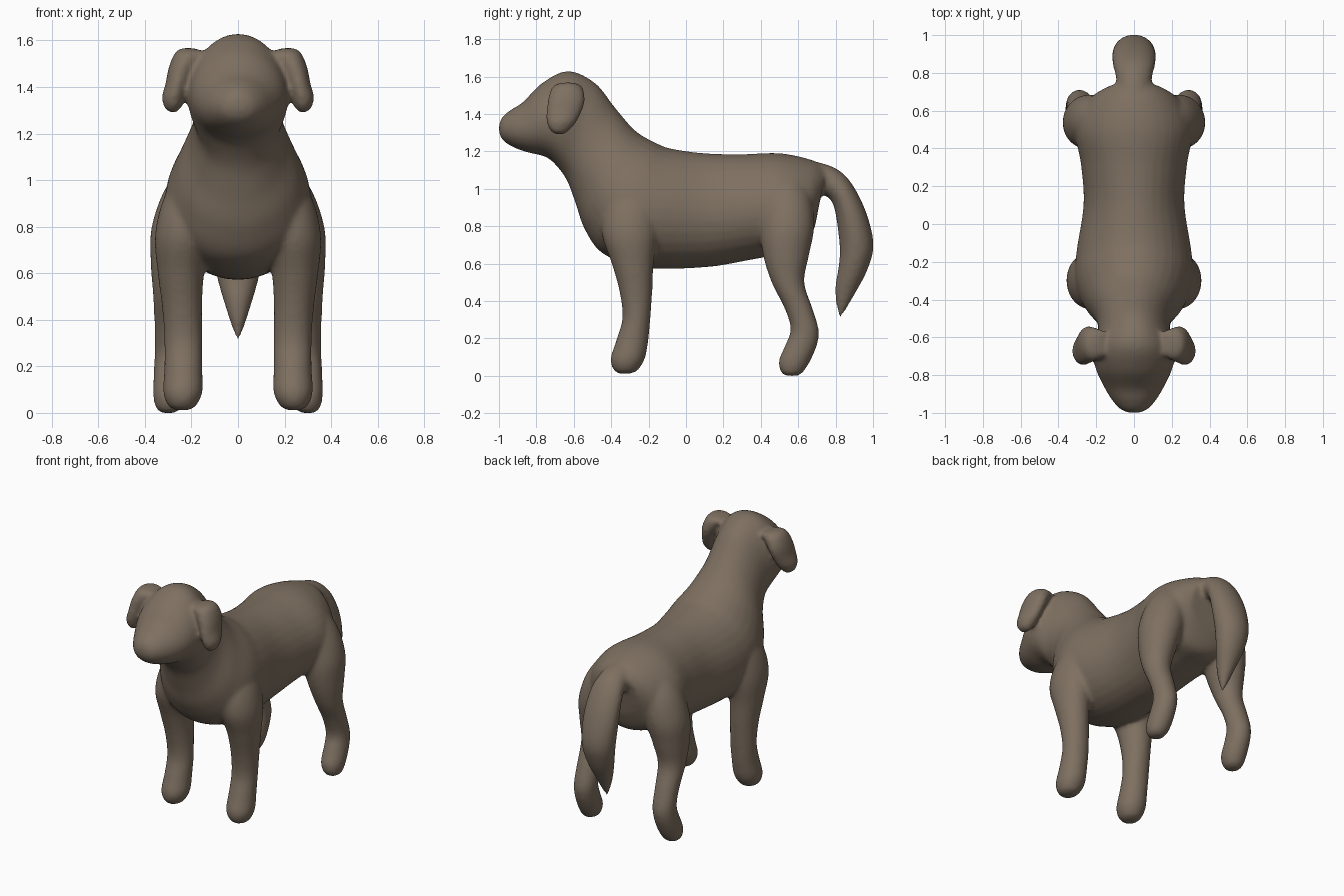
import bpy, bmesh, math
from mathutils import Vector

STEPS, SEG = 6, 32
bm = bmesh.new()


def catmull(a, b, c, d, t):
    return 0.5 * (2 * b + (c - a) * t + (2 * a - 5 * b + 4 * c - d) * t ** 2
                  + (3 * b - a - 3 * c + d) * t ** 3)


def loft(rings, pear=0.0):
    """Closed smooth tube through rings of (centre, u axis, v axis)."""
    n, loops = len(rings), []
    for i in range(n - 1):
        four = [rings[max(0, min(n - 1, i + k))] for k in (-1, 0, 1, 2)]
        for s in range(STEPS + (i == n - 2)):
            c, u, v = (catmull(*[r[j] for r in four], s / STEPS) for j in range(3))
            loop = []
            for k in range(SEG):
                a = 2 * math.pi * k / SEG
                loop.append(bm.verts.new(
                    c + u * math.cos(a) * (1 - pear * math.sin(a)) + v * math.sin(a)))
            loops.append(loop)
    faces = [bm.faces.new(loops[0]), bm.faces.new(loops[-1][::-1])]
    for p, q in zip(loops, loops[1:]):
        for k in range(SEG):
            m = (k + 1) % SEG
            faces.append(bm.faces.new((p[k], q[k], q[m], p[m])))
    bmesh.ops.recalc_face_normals(bm, faces=faces)


def profile_ring(y1, z1, y2, z2, w):
    """Ring from its upper and lower outline points in side view."""
    top, low = Vector((0, y1, z1)), Vector((0, y2, z2))
    return (top + low) / 2, Vector((w, 0, 0)), (top - low) / 2


def limb_ring(side, x, y, z, rx, ry):
    return Vector((side * x, y, z)), Vector((rx, 0, 0)), Vector((0, ry, 0))


def ear_ring(side, x, y, z, ry, t):
    return (Vector((side * x, y, z)), Vector((0, ry, 0)),
            Vector((side * 0.88 * t, 0, 0.47 * t)))


# Muzzle, head, neck and torso
torso = [
    (-1.0, 1.34, -1.0, 1.30, .025), (-.985, 1.38, -.98, 1.26, .07),
    (-.94, 1.42, -.93, 1.225, .115), (-.87, 1.465, -.85, 1.195, .16),
    (-.77, 1.565, -.75, 1.17, .205), (-.63, 1.63, -.69, 1.12, .215),
    (-.485, 1.565, -.635, 1.04, .19), (-.38, 1.435, -.59, .92, .205),
    (-.27, 1.31, -.54, .78, .265), (-.16, 1.245, -.44, .65, .31),
    (-.08, 1.215, -.22, .577, .305), (.1, 1.19, .1, .58, .267),
    (.3, 1.185, .32, .615, .28), (.5, 1.19, .5, .65, .31),
    (.67, 1.155, .63, .68, .25), (.75, 1.11, .69, .8, .15)]
loft([profile_ring(*r) for r in torso], pear=0.07)

# Hanging tail
tail = [
    (.68, 1.15, .64, .98, .09), (.8, 1.11, .74, .965, .095),
    (.885, 1.03, .785, .92, .11), (.965, .87, .807, .82, .117),
    (1.003, .7, .822, .68, .108), (.97, .565, .815, .58, .088),
    (.905, .44, .798, .48, .055), (.86, .36, .8, .40, .03),
    (.83, .31, .815, .315, .006)]
loft([profile_ring(*r) for r in tail])

# Legs and ears, both sides
front_leg = [
    (.24, -.325, .012, .03, .035), (.24, -.322, .03, .06, .065),
    (.237, -.312, .09, .085, .092), (.235, -.287, .19, .082, .086),
    (.235, -.265, .31, .082, .075), (.24, -.268, .45, .086, .088),
    (.245, -.285, .6, .1, .112), (.235, -.3, .76, .122, .15),
    (.21, -.29, .92, .11, .14), (.17, -.26, 1.05, .07, .08)]
hind_leg = [
    (.3, .565, .0, .028, .035), (.298, .567, .02, .055, .06),
    (.293, .58, .08, .072, .085), (.29, .618, .17, .072, .085),
    (.287, .634, .25, .072, .075), (.285, .602, .36, .074, .075),
    (.28, .545, .5, .085, .088), (.265, .535, .64, .11, .122),
    (.24, .54, .79, .133, .145), (.2, .54, .95, .12, .13),
    (.15, .53, 1.08, .08, .08)]
ear = [
    (.15, -.63, 1.55, .06, .035), (.205, -.635, 1.535, .085, .058),
    (.245, -.64, 1.47, .1, .056), (.268, -.658, 1.39, .09, .05),
    (.285, -.672, 1.335, .068, .048), (.295, -.678, 1.295, .03, .025)]
for side in (-1, 1):
    loft([limb_ring(side, *r) for r in front_leg])
    loft([limb_ring(side, *r) for r in hind_leg])
    loft([ear_ring(side, *r) for r in ear])

mesh = bpy.data.meshes.new("dog")
bm.to_mesh(mesh)
bm.free()
dog = bpy.data.objects.new("dog", mesh)
bpy.context.collection.objects.link(dog)

# Brown coat
coat = bpy.data.materials.new("brown_coat")
coat.diffuse_color = (0.21, 0.163, 0.12, 1)
mesh.materials.append(coat)

# Fuse the parts into one soft skin
fuse = dog.modifiers.new("fuse", 'REMESH')
fuse.mode = 'VOXEL'
fuse.voxel_size = 0.012
fuse.use_smooth_shade = True
soften = dog.modifiers.new("soften", 'SMOOTH')
soften.factor = 0.5
soften.iterations = 12
bpy.context.view_layer.objects.active = dog
dog.select_set(True)
for name in ("fuse", "soften"):
    bpy.ops.object.modifier_apply(modifier=name)
bpy.ops.object.shade_smooth()
